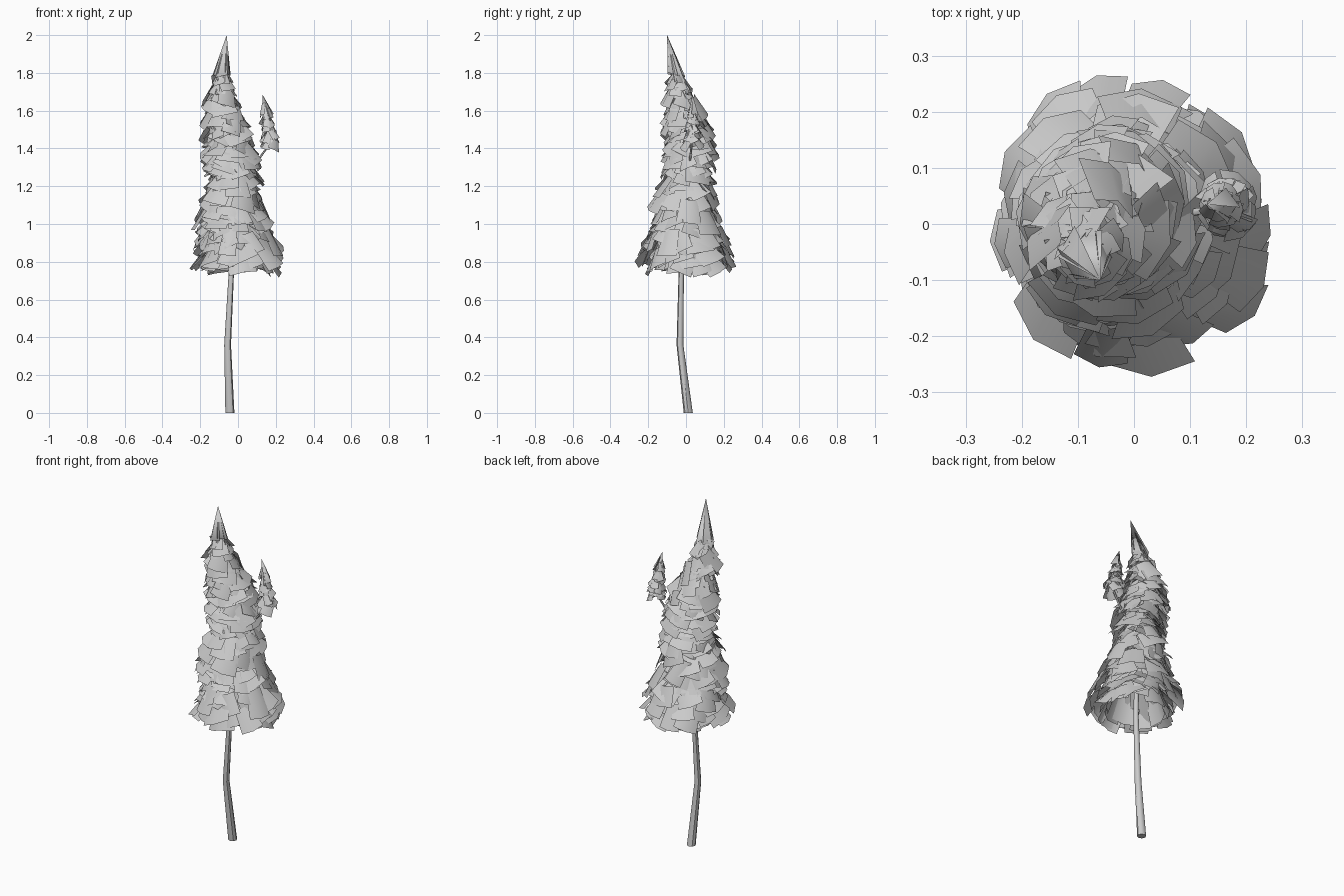
import bpy, bmesh, math, random
from mathutils import Vector

random.seed(7)
cube = bpy.data.objects.get("Cube")
if cube:
    bpy.data.objects.remove(cube, do_unlink=True)

grey = bpy.data.materials.new("plain grey")
grey.use_nodes = True
colour = (0.6, 0.6, 0.6, 1)
grey.diffuse_color = colour
grey.node_tree.nodes["Principled BSDF"].inputs["Base Color"].default_value = colour


def finish(name, bm):
    mesh = bpy.data.meshes.new(name)
    bm.to_mesh(mesh)
    bm.free()
    mesh.materials.append(grey)
    for p in mesh.polygons:
        p.use_smooth = True
    obj = bpy.data.objects.new(name, mesh)
    bpy.context.collection.objects.link(obj)
    bpy.ops.object.select_all(action='DESELECT')
    obj.select_set(True)
    bpy.context.view_layer.objects.active = obj
    bpy.ops.object.shade_smooth_by_angle(angle=math.radians(45))


def sample(path, z):
    """Interpolate (z, x, y, radius) rows at a height."""
    for a, b in zip(path, path[1:]):
        if z <= b[0]:
            t = max(0, (z - a[0]) / (b[0] - a[0]))
            return [p + (q - p) * t for p, q in zip(a[1:], b[1:])]
    return path[-1][1:]


def tube(name, path, sides):
    bm = bmesh.new()
    rings = []
    for z, x, y, r in path:
        rings.append([bm.verts.new((x + r * math.cos(i * math.tau / sides),
                                    y + r * math.sin(i * math.tau / sides), z))
                      for i in range(sides)])
    for low, high in zip(rings, rings[1:]):
        for i in range(sides):
            j = (i + 1) % sides
            bm.faces.new((low[i], low[j], high[j], high[i]))
    bm.faces.new(rings[0][::-1])
    bm.faces.new(rings[-1])
    finish(name, bm)


def spray(bm, path, z, angle, inner, outer, length, width, twist):
    """One bent leaf panel hanging outward from the crown axis."""
    x, y, _ = sample(path, z)
    out = Vector((math.cos(angle), math.sin(angle), 0))
    side = Vector((-out.y, out.x, 0))
    rows = []
    for t in (0, 1):
        row = []
        for s in (-0.5, 0, 0.5):
            w = width * (0.8 + 0.3 * t) * s
            r = inner + (outer - inner) * t - abs(s) * width * 0.35
            row.append(bm.verts.new(Vector((x, y, z)) + out * r
                       + side * (w + twist * (t - 0.5) * length)
                       + Vector((0, 0, -length * t + twist * w))))
        rows.append(row)
    for i in range(2):
        bm.faces.new((rows[0][i], rows[1][i], rows[1][i + 1], rows[0][i + 1]))


def tiers(name, path, low, high, count, size, per_tier):
    """Shingle the crown with rings of panels, from the bottom up."""
    bm = bmesh.new()
    for k in range(count):
        base = low + (high - low) * k / (count - 1)
        n = per_tier(base)
        for i in range(n):
            angle = (i + 0.5 * (k % 2) + random.uniform(-0.35, 0.35)) * math.tau / n
            z_end = base + random.uniform(-0.02, 0.025)
            r = sample(path, z_end)[2]
            outer = r * random.uniform(0.74, 1.06)
            length = size * random.uniform(0.65, 1.15) * (0.6 + 1.8 * r)
            inner = max(0.01, outer - length * random.uniform(0.4, 1.15))
            width = min(size, 1.0 * r) * random.uniform(0.65, 1.15)
            spray(bm, path, z_end + length, angle, inner, outer, length, width,
                  random.uniform(-0.5, 0.5))
    finish(name, bm)


def spire(name, path, sides):
    """Closed jagged cone of long panels drawn up to the tip."""
    bm = bmesh.new()
    top = bm.verts.new((path[-1][1], path[-1][2], path[-1][0]))
    for i in range(sides):
        ends = []
        drop = random.uniform(-0.05, 0.03)
        for a in (i - 0.15, i + 1.15):
            z, x, y, r = path[0]
            ends.append(bm.verts.new((x + r * math.cos(a * math.tau / sides),
                                      y + r * math.sin(a * math.tau / sides),
                                      z + drop + random.uniform(-0.02, 0.02))))
        bm.faces.new((ends[0], ends[1], top))
    finish(name, bm)


# Bent trunk running up through the crown
tube("trunk", [(0, -0.043, 0.012, 0.024), (0.36, -0.055, -0.032, 0.018),
               (0.75, -0.035, -0.025, 0.014), (1.1, -0.02, 0, 0.012),
               (1.5, -0.05, 0.01, 0.01), (1.8, -0.08, -0.06, 0.005)], 8)

# Crown axis and reach: height, x, y, radius
crown = [(0.72, -0.01, 0, 0.235), (0.78, -0.005, 0, 0.27), (0.88, 0, 0, 0.24),
         (1.0, -0.015, 0.005, 0.205), (1.12, -0.03, -0.01, 0.175),
         (1.25, -0.03, -0.01, 0.16), (1.38, -0.03, 0.015, 0.155),
         (1.5, -0.055, 0.02, 0.135), (1.6, -0.06, 0, 0.11),
         (1.7, -0.09, -0.02, 0.075), (1.8, -0.085, -0.05, 0.05),
         (1.9, -0.075, -0.075, 0.027), (2.0, -0.06, -0.1, 0.004)]
tiers("crown_foliage", crown, 0.755, 1.72, 27, 0.125,
      lambda z: 15 if z < 1.05 else 11 if z < 1.5 else 8)
spire("crown_tip", [(1.79, -0.088, -0.05, 0.05), (2.0, -0.06, -0.1, 0)], 6)

# Wide inner skirt panels that close the bottom tier
skirt = bmesh.new()
for i in range(9):
    spray(skirt, crown, 1.0, i * math.tau / 9 + 0.2, 0.09,
          random.uniform(0.15, 0.2), random.uniform(0.23, 0.27), 0.13,
          random.uniform(-0.15, 0.15))
finish("lower_skirt", skirt)

# Side shoot with its own small crown
tube("side_branch", [(1.26, -0.03, 0, 0.008), (1.33, 0.1, 0.02, 0.007),
                     (1.42, 0.165, 0.03, 0.006), (1.6, 0.15, 0.03, 0.003)], 6)
shoot = [(1.38, 0.17, 0.03, 0.06), (1.45, 0.175, 0.03, 0.058),
         (1.55, 0.16, 0.035, 0.035), (1.62, 0.145, 0.035, 0.018),
         (1.68, 0.13, 0.035, 0.003)]
tiers("side_shoot_foliage", shoot, 1.41, 1.56, 6, 0.09, lambda z: 7)
spire("side_shoot_tip", [(1.55, 0.16, 0.035, 0.03), (1.685, 0.13, 0.035, 0)], 5)
